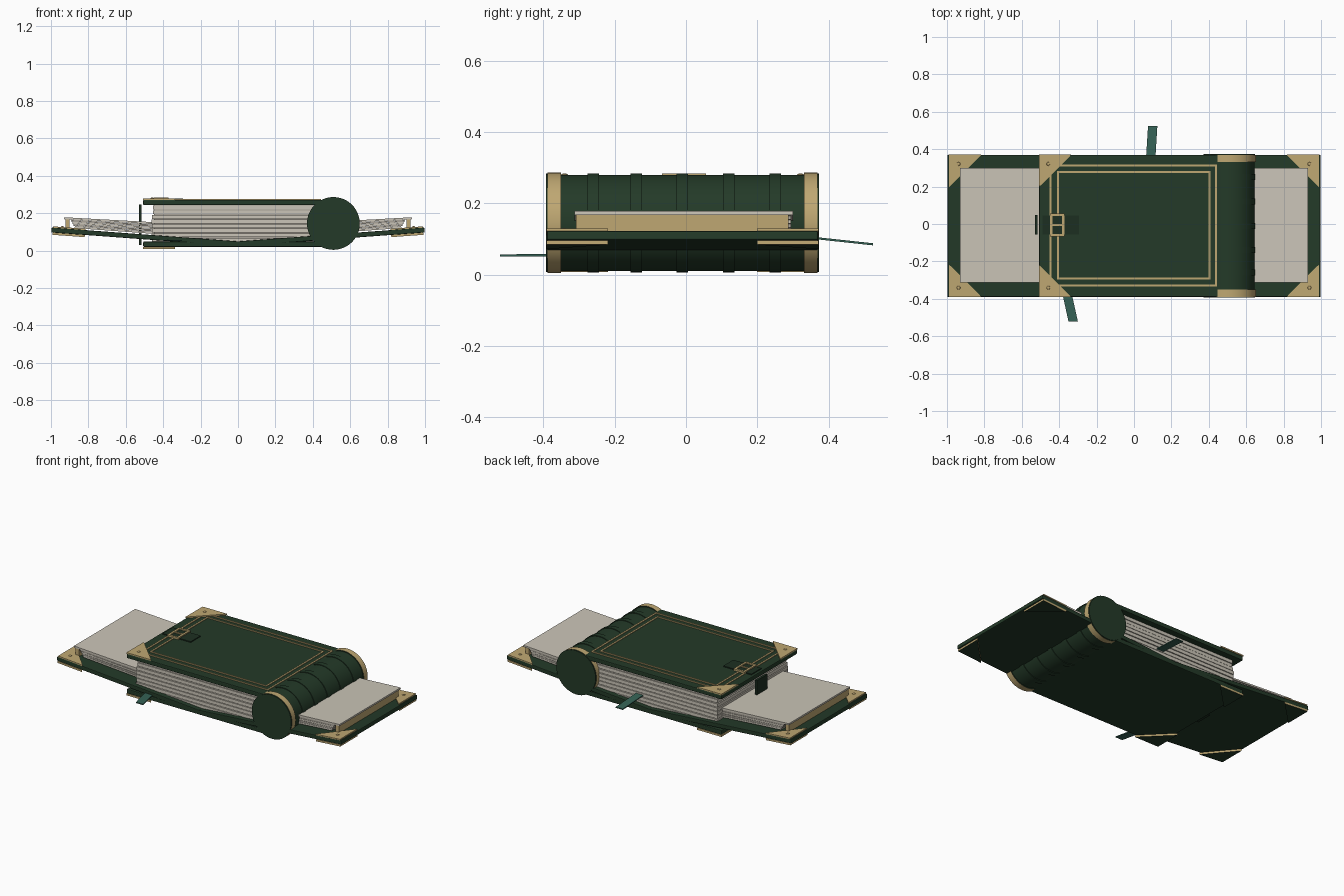
import bpy, bmesh, math, random
from mathutils import Matrix

if "Cube" in bpy.data.objects:
    bpy.data.objects.remove(bpy.data.objects["Cube"])

random.seed(4)
YC = -0.01            # middle of the books in y
HY = 0.38             # half height of the covers


def mat(name, r, g, b):
    m = bpy.data.materials.new(name)
    m.diffuse_color = (r, g, b, 1)
    m.use_nodes = True
    m.node_tree.nodes["Principled BSDF"].inputs["Base Color"].default_value = m.diffuse_color
    return m


GREEN = mat("dark green leather", 0.017, 0.042, 0.021)
STRAP = mat("deep green strap", 0.012, 0.028, 0.015)
GOLD = mat("pale gold", 0.52, 0.39, 0.17)
PAPER = mat("paper", 0.60, 0.56, 0.48)
SHADE = mat("paper shade", 0.40, 0.37, 0.32)
RIBBON = mat("teal ribbon", 0.035, 0.12, 0.09)


def finish(name, bm, mats, bevel=0.0, smooth=False):
    bmesh.ops.recalc_face_normals(bm, faces=bm.faces)
    me = bpy.data.meshes.new(name)
    bm.to_mesh(me)
    bm.free()
    ob = bpy.data.objects.new(name, me)
    bpy.context.collection.objects.link(ob)
    for m in mats:
        me.materials.append(m)
    if bevel:
        b = ob.modifiers.new("bevel", 'BEVEL')
        b.width = bevel
        b.segments = 2
    if smooth:
        bpy.context.view_layer.objects.active = ob
        ob.select_set(True)
        bpy.ops.object.shade_smooth_by_angle()
        ob.select_set(False)
    return ob


def add_box(bm, x0, x1, y0, y1, z0, z1):
    mx = (Matrix.Translation(((x0 + x1) / 2, (y0 + y1) / 2, (z0 + z1) / 2))
          @ Matrix.Diagonal((abs(x1 - x0), y1 - y0, z1 - z0, 1)))
    bmesh.ops.create_cube(bm, size=1, matrix=mx)


def box(name, m, dims, bevel=0.0):
    bm = bmesh.new()
    add_box(bm, *dims)
    return finish(name, bm, [m], bevel)


def prism(name, pts, z0, z1, mats):
    """Extrude a flat outline upward."""
    bm = bmesh.new()
    f = bm.faces.new([bm.verts.new((x, y, z0)) for x, y in pts])
    r = bmesh.ops.extrude_face_region(bm, geom=[f])
    bmesh.ops.translate(bm, verts=[v for v in r["geom"] if isinstance(v, bmesh.types.BMVert)],
                        vec=(0, 0, z1 - z0))
    return finish(name, bm, mats)


def corner(name, x, s, zt, zb, th):
    """Gold corner plates above and below a cover, with a rivet; s points outward in x."""
    out = []
    for t in (-1, 1):
        y, leg = YC + t * (HY + 0.001), 0.172
        tri = [(x, y), (x - s * leg, y), (x - s * (leg - 0.01), y - t * 0.012),
               (x - s * 0.012, y - t * (leg - 0.01)), (x, y - t * leg)]
        out.append(prism(name + "_top_plate", tri, zt, zt + th, [GOLD]))
        low = prism(name + "_under_plate", tri, zb - 0.012, zb, [GOLD, GREEN])
        for p in low.data.polygons:      # leather covers the underside
            if p.normal.z < -0.5:
                p.material_index = 1
        out.append(low)
        bm = bmesh.new()
        bmesh.ops.create_uvsphere(bm, u_segments=12, v_segments=6, radius=0.01,
                                  matrix=Matrix.Translation((x - s * 0.05, y - t * 0.05, zt + th))
                                  @ Matrix.Diagonal((1, 1, 0.5, 1)))
        out.append(finish(name + "_rivet", bm, [GOLD], smooth=True))
    return out


def frame(name, m, x0, x1, y0, y1, z0, z1, w):
    bm = bmesh.new()
    for a in (x0, x1 - w):
        add_box(bm, a, a + w, y0, y1, z0, z1)
    for b in (y0, y1 - w):
        add_box(bm, x0 + w, x1 - w, b, b + w, z0, z1)
    return finish(name, bm, [m])


def drum(name, r, y0, y1, mats):
    """Cylinder along y at the spine; end faces take the last material."""
    bm = bmesh.new()
    bmesh.ops.create_cone(bm, cap_ends=True, segments=48, radius1=r, radius2=r, depth=y1 - y0,
                          matrix=Matrix.Translation((0.51, (y0 + y1) / 2, 0.145))
                          @ Matrix.Rotation(math.pi / 2, 4, 'X'))
    for f in bm.faces:
        if len(f.verts) > 4:
            f.material_index = len(mats) - 1
    return finish(name, bm, mats, smooth=True)


# ---- open book lying underneath: two rising halves ----
for s, side in ((-1, "left"), (1, "right")):
    ang = math.atan(0.074)
    parts = [box(f"open_cover_{side}", GREEN,
                 (0, s * 1.0, YC - HY, YC + HY, -0.013, 0.013), 0.004)]
    parts += corner(f"open_corner_{side}", s * 0.992, s, 0.013, -0.013, 0.007)
    for ob in parts:
        ob.location.z = 0.036
        ob.rotation_euler.y = -s * ang
    # fanned pages
    n = 5
    for i in range(n):
        t = (i + 1) / n
        z0, z9 = 0.05 + 0.075 * t, 0.122 + 0.054 * t
        top = i == n - 1
        end = 0.932 if top else 0.905 - 0.006 * (n - i)
        ob = box(f"open_page_{side}_{i}", PAPER if i % 2 == 0 else SHADE,
                 (s * 0.05, s * end, -0.313 + 0.006 * (not top), 0.30 - 0.006 * (not top),
                  -0.0085, 0.002))
        ob.location.z = z0
        ob.rotation_euler.y = -s * math.atan((z9 - z0) / 0.93)
    box(f"gilt_edge_{side}", GOLD, (s * 0.90, s * 0.922, -0.308, 0.288, 0.108, 0.172))

# ---- closed book on top: covers, corners, gold rules ----
for z0, nm in ((0.243, "upper"), (0.02, "lower")):
    box(f"closed_cover_{nm}", GREEN, (-0.507, 0.5, YC - HY, YC + HY, z0, z0 + 0.028), 0.005)
corner("closed_corner", -0.508, -1, 0.271, 0.02, 0.008)
frame("outer_gold_rule", GOLD, -0.452, 0.445, -0.335, 0.318, 0.268, 0.275, 0.011)
frame("inner_gold_rule", GOLD, -0.413, 0.408, -0.297, 0.283, 0.268, 0.275, 0.011)

# page block made of ragged layers
n = 8
for i in range(n):
    z0 = 0.047 + i * 0.0246
    d = random.uniform(0, 0.008)
    box(f"closed_pages_{i}", PAPER, (-0.462 + d, 0.48, -0.362 + d, 0.342 - d, z0, z0 + 0.0205))
box("page_block_core", SHADE, (-0.448, 0.48, -0.348, 0.328, 0.046, 0.244))

# spine with raised bands and gold end caps
drum("spine", 0.135, YC - HY, YC + HY, [GREEN])
for y in (-0.26, -0.14, -0.01, 0.12, 0.25):
    drum("spine_band", 0.139, y - 0.016, y + 0.016, [GREEN])
for t in (-1, 1):
    a, b = sorted((YC + t * 0.341, YC + t * 0.379))
    drum("spine_cap", 0.141, a, b, [GOLD, GREEN])
    a, b = sorted((YC + t * 0.378, YC + t * 0.383))
    drum("spine_end_disc", 0.138, a, b, [GREEN])

# strap and buckle
box("strap_top", STRAP, (-0.49, -0.293, -0.055, 0.045, 0.268, 0.277))
box("strap_fore_edge", STRAP, (-0.53, -0.515, -0.057, 0.047, 0.03, 0.247))
frame("buckle", GOLD, -0.45, -0.372, -0.067, 0.056, 0.272, 0.284, 0.013)
box("buckle_pin", GOLD, (-0.44, -0.385, -0.010, 0.0, 0.276, 0.283))


# ribbon bookmarks
def ribbon(name, x0, x1, y0, y1, z0, z1):
    bm = bmesh.new()
    w, h = 0.025, 0.003
    ring = [[bm.verts.new((x + a * w, y, z + b * h)) for a, b in ((-1, -1), (1, -1), (1, 1), (-1, 1))]
            for x, y, z in ((x0, y0, z0), (x1, y1, z1))]
    for k in range(4):
        j = (k + 1) % 4
        bm.faces.new((ring[0][k], ring[0][j], ring[1][j], ring[1][k]))
    for r in ring:
        bm.faces.new(r)
    finish(name, bm, [RIBBON])


ribbon("front_ribbon", -0.385, -0.325, -0.25, -0.522, 0.055, 0.054)
ribbon("back_ribbon", 0.08, 0.1, 0.2, 0.525, 0.12, 0.085)
